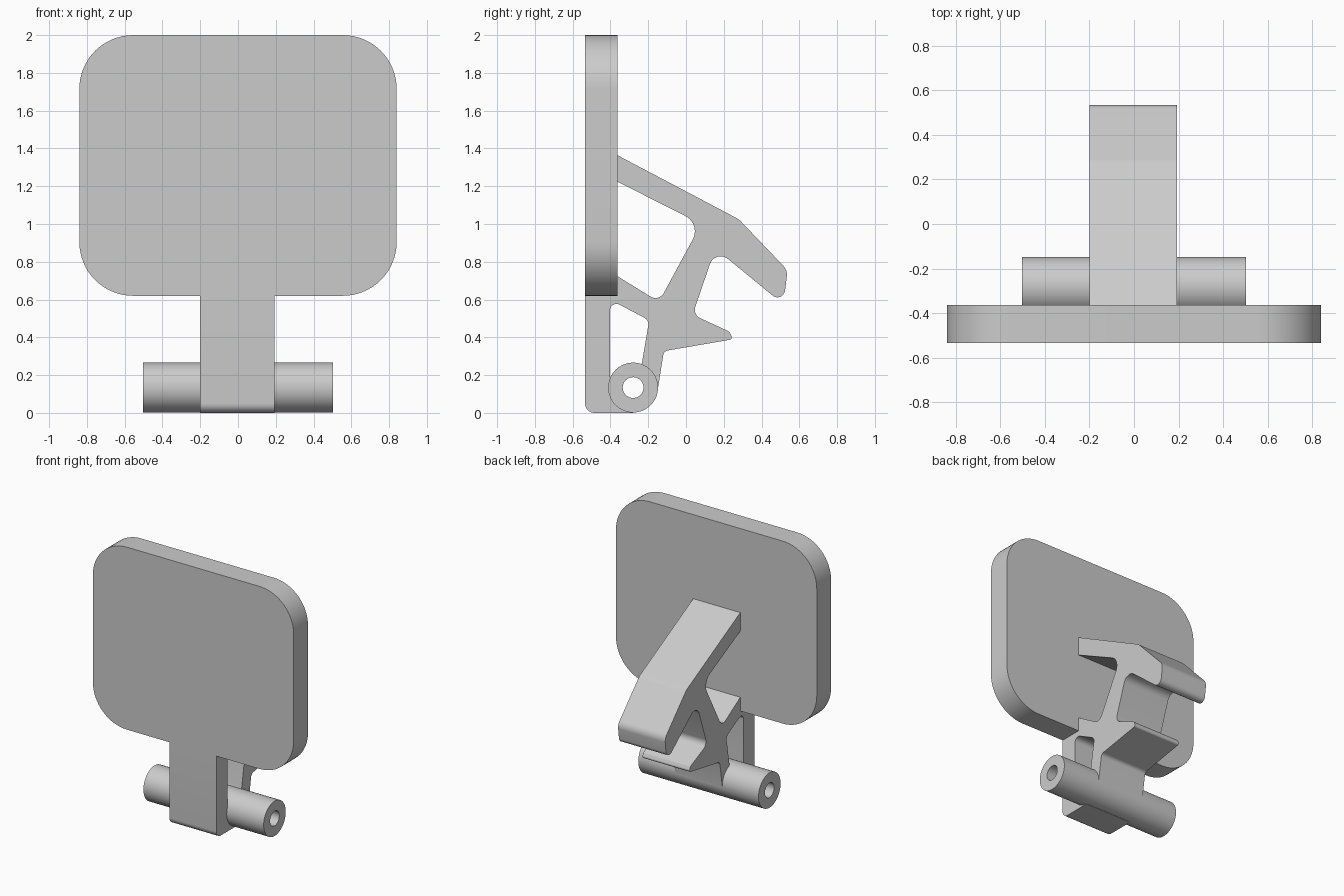
import bpy, bmesh, math
from mathutils import Vector

if "Cube" in bpy.data.objects:
    bpy.data.objects.remove(bpy.data.objects["Cube"], do_unlink=True)

GREY = (0.6, 0.6, 0.6, 1)
mat = bpy.data.materials.new("light grey")
mat.use_nodes = True
mat.diffuse_color = GREY
mat.node_tree.nodes["Principled BSDF"].inputs["Base Color"].default_value = GREY


def rounded(corners, steps=10):
    """Turn (u, v, radius) corners into an outline with tangent arcs."""
    out = []
    for i, (u, v, r) in enumerate(corners):
        p = Vector((u, v))
        if r == 0:
            out.append(p)
            continue
        a = (Vector(corners[i - 1][:2]) - p).normalized()
        b = (Vector(corners[(i + 1) % len(corners)][:2]) - p).normalized()
        half = a.angle(b) / 2
        centre = p + (a + b).normalized() * (r / math.sin(half))
        start = p + a * (r / math.tan(half)) - centre
        end = p + b * (r / math.tan(half)) - centre
        sweep = start.angle(end)
        for k in range(steps + 1):
            t = k / steps
            out.append(centre + (start * math.sin((1 - t) * sweep)
                                 + end * math.sin(t * sweep)) / math.sin(sweep))
    return out


def extrude(name, outline, place, lo, hi):
    """Prism from an outline, place(u, v, depth) gives the 3D point."""
    bm = bmesh.new()
    face = bm.faces.new([bm.verts.new(place(p[0], p[1], lo)) for p in outline])
    side = bmesh.ops.extrude_face_region(bm, geom=[face])["geom"]
    shift = Vector(place(0, 0, hi)) - Vector(place(0, 0, lo))
    bmesh.ops.translate(bm, vec=shift, verts=[g for g in side if isinstance(g, bmesh.types.BMVert)])
    bmesh.ops.recalc_face_normals(bm, faces=bm.faces)
    mesh = bpy.data.meshes.new(name)
    bm.to_mesh(mesh)
    bm.free()
    mesh.materials.append(mat)
    obj = bpy.data.objects.new(name, mesh)
    bpy.context.collection.objects.link(obj)
    return obj


def combine(target, other, operation):
    mod = target.modifiers.new(operation.lower(), "BOOLEAN")
    mod.object, mod.operation, mod.solver = other, operation, "EXACT"
    bpy.context.view_layer.objects.active = target
    bpy.ops.object.modifier_apply(modifier=mod.name)
    bpy.data.objects.remove(other, do_unlink=True)


def side_view(u, v, d):
    return (d, u, v)


def front_view(u, v, d):
    return (u, d, v)


def circle(radius, n=64):
    return [(-0.28 + radius * math.cos(k * math.tau / n),
             0.134 + radius * math.sin(k * math.tau / n)) for k in range(n)]


# Bracket: stem, lower spur, upper arm with hooked end, and diagonal braces
bracket = extrude("bracket", rounded([
    (-0.535, 0, 0.05), (-0.28, 0, 0), (-0.28, 0.134, 0), (-0.15, 0.12, 0),
    (-0.117, 0.327, 0.03), (0.25, 0.39, 0.015), (0.23, 0.43, 0.02),
    (0.035, 0.52, 0.05), (0.155, 0.87, 0.06), (0.515, 0.575, 0.04),
    (0.538, 0.755, 0.07), (0.28, 1.025, 0.1), (-0.365, 1.365, 0),
    (-0.4, 1.365, 0), (-0.4, 1.243, 0), (-0.365, 1.225, 0),
    (0.08, 1.0, 0.09), (-0.143, 0.588, 0.05), (-0.365, 0.725, 0),
    (-0.4, 0.725, 0), (-0.4, 0.65, 0), (-0.535, 0.65, 0),
]), side_view, -0.2, 0.194)

# Window between the stem and the brace
window = extrude("window_cutter", rounded([
    (-0.403, 0.6, 0.035), (-0.195, 0.49, 0.04), (-0.235, 0.255, 0.03),
    (-0.29, 0.22, 0), (-0.29, 0.18, 0), (-0.403, 0.18, 0),
]), side_view, -1, 1)
combine(bracket, window, "DIFFERENCE")

# Rounded plate across the front
plate = extrude("plate", rounded([
    (-0.84, 0.62, 0.285), (0.84, 0.62, 0.285), (0.84, 2, 0.285), (-0.84, 2, 0.285),
], 16), front_view, -0.535, -0.363)
combine(bracket, plate, "UNION")

# Hinge barrel with a bore along its length
combine(bracket, extrude("barrel", circle(0.132), side_view, -0.503, 0.503), "UNION")
combine(bracket, extrude("bore_cutter", circle(0.055, 40), side_view, -1, 1), "DIFFERENCE")

bracket.name = "plate_bracket"
bpy.ops.object.select_all(action="DESELECT")
bracket.select_set(True)
bpy.context.view_layer.objects.active = bracket
bpy.ops.object.shade_smooth_by_angle(angle=math.radians(25))
